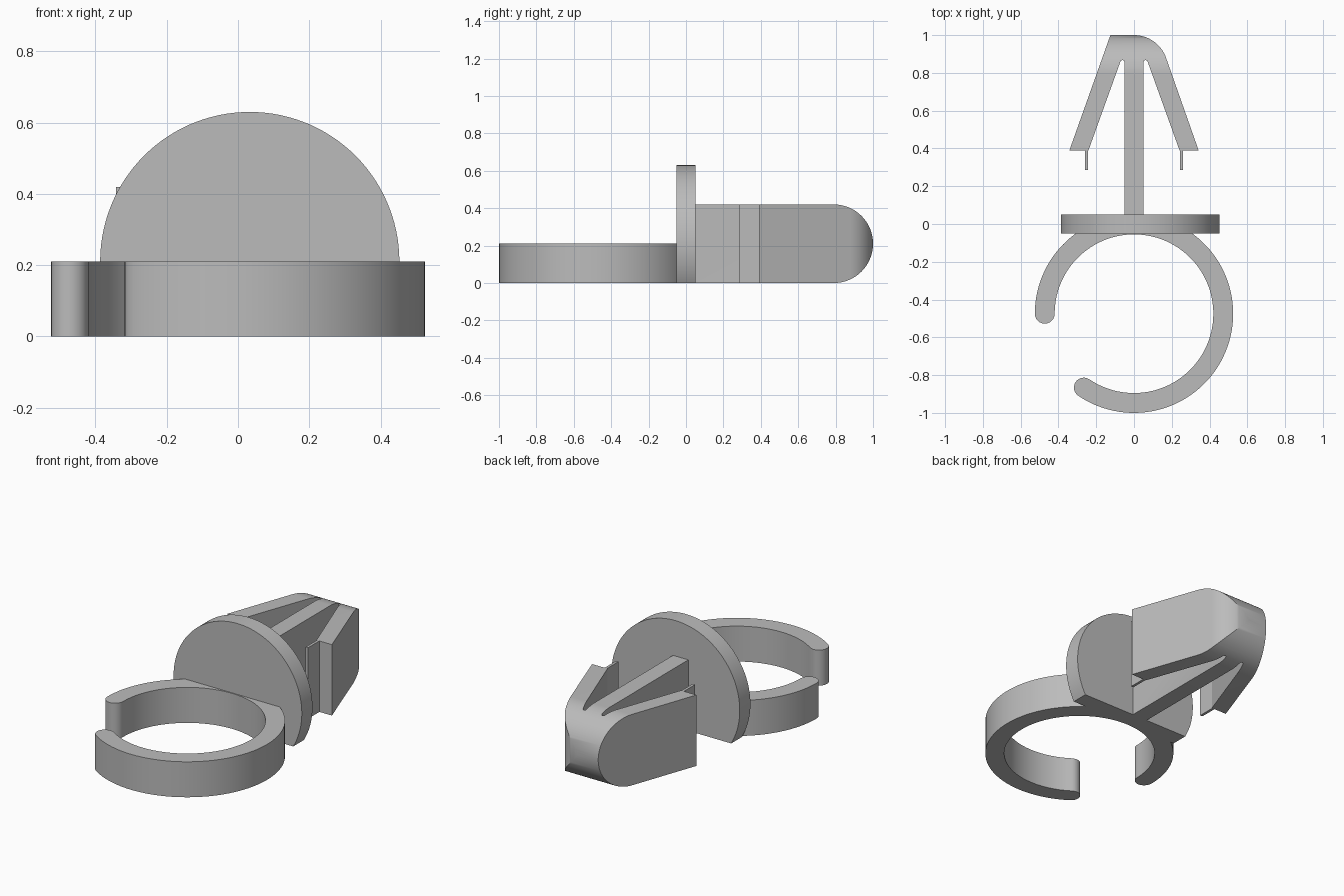
import bpy, bmesh
from math import sin, cos, radians
from mathutils import Vector

cube = bpy.data.objects.get("Cube")
if cube:
    bpy.data.objects.remove(cube, do_unlink=True)

grey = bpy.data.materials.new("plain grey")
grey.use_nodes = True
grey.diffuse_color = (0.5, 0.5, 0.5, 1)
grey.node_tree.nodes["Principled BSDF"].inputs["Base Color"].default_value = (0.5, 0.5, 0.5, 1)


def arc(cx, cy, r, start, end, steps):
    """Points along an arc, angles in degrees."""
    angles = [radians(start + (end - start) * i / steps) for i in range(steps + 1)]
    return [(cx + r * cos(a), cy + r * sin(a)) for a in angles]


def extrude(name, outline, place, direction):
    """Solid from a closed 2D outline, placed in space and swept along a direction."""
    bm = bmesh.new()
    face = bm.faces.new([bm.verts.new(place(u, v)) for u, v in outline])
    swept = bmesh.ops.extrude_face_region(bm, geom=[face])
    verts = [g for g in swept["geom"] if isinstance(g, bmesh.types.BMVert)]
    bmesh.ops.translate(bm, vec=Vector(direction), verts=verts)
    bmesh.ops.recalc_face_normals(bm, faces=bm.faces)
    mesh = bpy.data.meshes.new(name)
    bm.to_mesh(mesh)
    bm.free()
    mesh.materials.append(grey)
    obj = bpy.data.objects.new(name, mesh)
    bpy.context.collection.objects.link(obj)
    return obj


def smooth(obj):
    bpy.ops.object.select_all(action="DESELECT")
    obj.select_set(True)
    bpy.context.view_layer.objects.active = obj
    bpy.ops.object.shade_smooth_by_angle(angle=radians(30))


def flat(u, v):
    return (u, v, 0)


# Open ring clip with rounded ends
ring_y, outer, inner = -0.475, 0.525, 0.42
mid, tip = (outer + inner) / 2, (outer - inner) / 2
first, last = -124.2, 180
outline = arc(0, ring_y, outer, first, last, 96)
outline += arc(mid * cos(radians(last)), ring_y + mid * sin(radians(last)),
               tip, last, last + 180, 12)[1:-1]
outline += arc(0, ring_y, inner, last, first, 96)
outline += arc(mid * cos(radians(first)), ring_y + mid * sin(radians(first)),
               tip, first + 180, first + 360, 12)[1:-1]
smooth(extrude("clip_ring", outline, flat, (0, 0, 0.21)))

# Round flange, cut flat at the base
smooth(extrude("flange_disc", arc(0.033, 0.21, 0.42, -30, 210, 80),
               lambda u, v: (u, -0.05, v), (0, 0.1, 0)))

# Arrow-shaped anchor: stem, two barbs and thin tabs
half = [(0.05, 0.04), (0.05, 0.855), (0.054, 0.865), (0.061, 0.868), (0.07, 0.865),
        (0.241, 0.39), (0.244, 0.39), (0.244, 0.285), (0.26, 0.285), (0.26, 0.39),
        (0.342, 0.39)]
nose = arc(0, 0.82, 0.18, 19.5, 90, 20)
left_side = [(-x, y) for x, y in reversed(half)]
anchor = extrude("snap_anchor", half + nose + [(-0.125, 1.0)] + left_side,
                 flat, (0, 0, 0.42))

# Round the nose as seen from the side
side = [(-0.2, -0.2), (0.79, -0.2), (0.79, 0)] + arc(0.79, 0.21, 0.21, -90, 90, 48)[1:-1]
side += [(0.79, 0.42), (0.79, 0.7), (-0.2, 0.7)]
cutter = extrude("nose_cutter", side, lambda u, v: (-0.6, u, v), (1.2, 0, 0))
cutter.hide_render = True
cut = anchor.modifiers.new("rounded nose", "BOOLEAN")
cut.operation = "INTERSECT"
cut.solver = "EXACT"
cut.object = cutter
bpy.context.view_layer.objects.active = anchor
bpy.ops.object.modifier_apply(modifier=cut.name)
bpy.data.objects.remove(cutter, do_unlink=True)
smooth(anchor)
